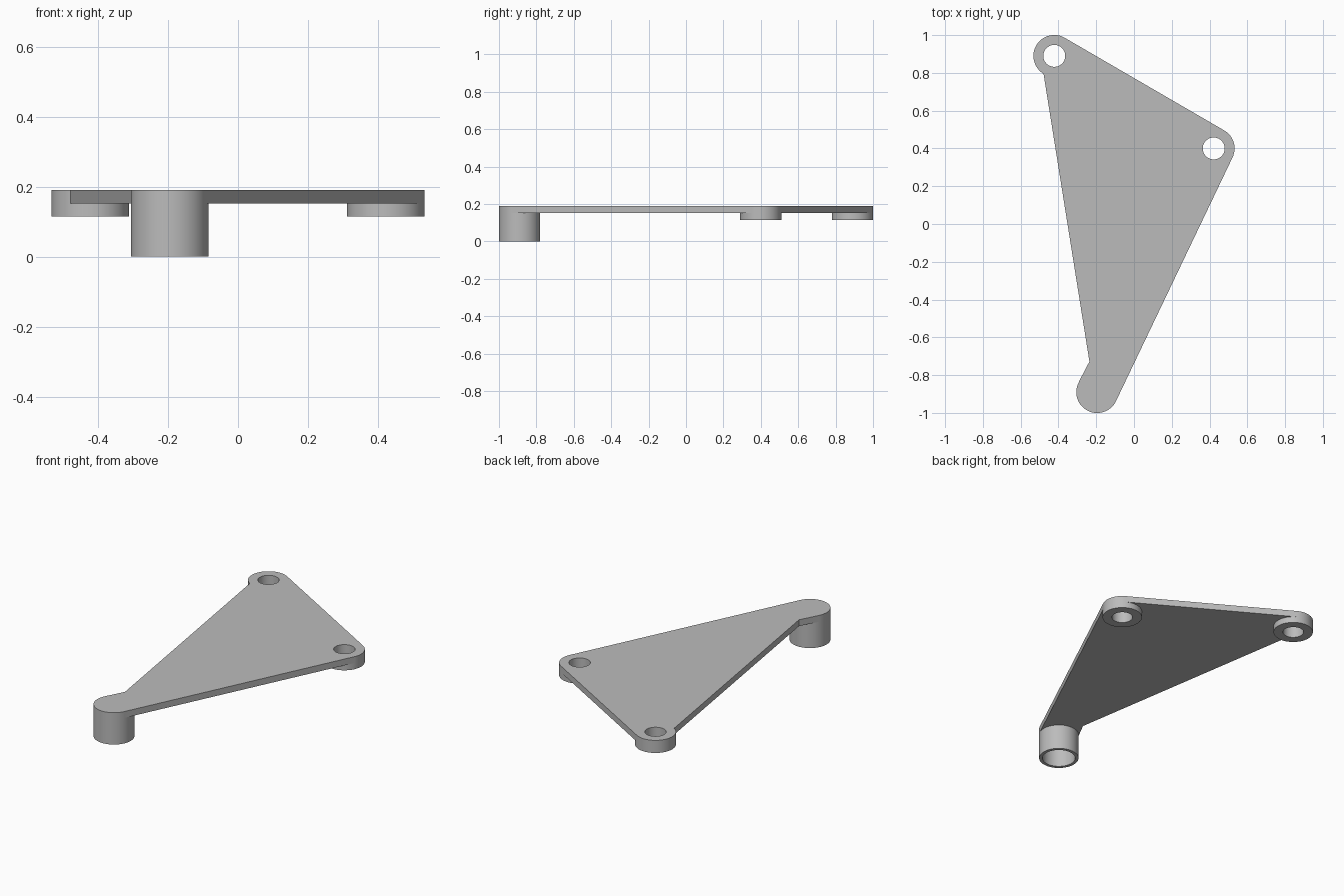
import bpy
import bmesh
from math import radians
from mathutils import Vector

cube = bpy.data.objects.get("Cube")
if cube:
    bpy.data.objects.remove(cube, do_unlink=True)

TOP, PLATE_BOTTOM, BOSS_BOTTOM = 0.19, 0.152, 0.115
RADIUS, HOLE, BORE = 0.1105, 0.058, 0.092
back = Vector((-0.422, 0.89))
side = Vector((0.422, 0.40))
front = Vector((-0.195, -0.89))

grey = bpy.data.materials.new("grey")
grey.use_nodes = True
colour = (0.5, 0.5, 0.5, 1)
grey.diffuse_color = colour
grey.node_tree.nodes["Principled BSDF"].inputs["Base Color"].default_value = colour


def make_object(name, bm):
    bmesh.ops.recalc_face_normals(bm, faces=bm.faces)
    mesh = bpy.data.meshes.new(name)
    bm.to_mesh(mesh)
    bm.free()
    mesh.materials.append(grey)
    obj = bpy.data.objects.new(name, mesh)
    bpy.context.collection.objects.link(obj)
    return obj


def prism(name, outline, low, high):
    bm = bmesh.new()
    face = bm.faces.new([bm.verts.new((p[0], p[1], low)) for p in outline])
    extruded = bmesh.ops.extrude_face_region(bm, geom=[face])["geom"]
    moved = [v for v in extruded if isinstance(v, bmesh.types.BMVert)]
    bmesh.ops.translate(bm, verts=moved, vec=(0, 0, high - low))
    return make_object(name, bm)


def cylinder(name, centre, radius, low, high):
    bm = bmesh.new()
    bmesh.ops.create_cone(bm, cap_ends=True, segments=72, radius1=radius,
                          radius2=radius, depth=high - low)
    bmesh.ops.translate(bm, verts=bm.verts, vec=(*centre, (low + high) / 2))
    return make_object(name, bm)


def combine(target, tool, operation):
    mod = target.modifiers.new(operation.lower(), 'BOOLEAN')
    mod.operation, mod.solver, mod.object = operation, 'EXACT', tool
    bpy.context.view_layer.objects.active = target
    bpy.ops.object.modifier_apply(modifier=mod.name)
    bpy.data.objects.remove(tool, do_unlink=True)


def tangent(a, b):
    """Ends of the line touching two equal circles on the left of a to b."""
    d = (b - a).normalized()
    offset = Vector((-d.y, d.x)) * RADIUS
    return [a + offset, b + offset]


# Triangular plate with a notch beside the front post
outline = tangent(back, side) + tangent(side, front)
outline += [(-0.292, -0.835), (-0.236, -0.728), (-0.479, 0.796)]
bracket = prism("mounting_plate", outline, PLATE_BOTTOM, TOP)

# Two short bosses and the tall front post
for name, centre, low in (("back_boss", back, BOSS_BOTTOM),
                          ("side_boss", side, BOSS_BOTTOM),
                          ("front_post", front, 0)):
    combine(bracket, cylinder(name, centre, RADIUS, low, TOP), 'UNION')

# Through holes in the bosses, blind bore in the post
for name, centre, radius, low, high in (("back_hole", back, HOLE, 0, 0.3),
                                        ("side_hole", side, HOLE, 0, 0.3),
                                        ("post_bore", front, BORE, -0.1, PLATE_BOTTOM - 0.002)):
    combine(bracket, cylinder(name, centre, radius, low, high), 'DIFFERENCE')

# Smooth round walls with crisp edges
bpy.ops.object.select_all(action='DESELECT')
bracket.select_set(True)
bpy.context.view_layer.objects.active = bracket
bpy.ops.object.shade_smooth_by_angle(angle=radians(25))
